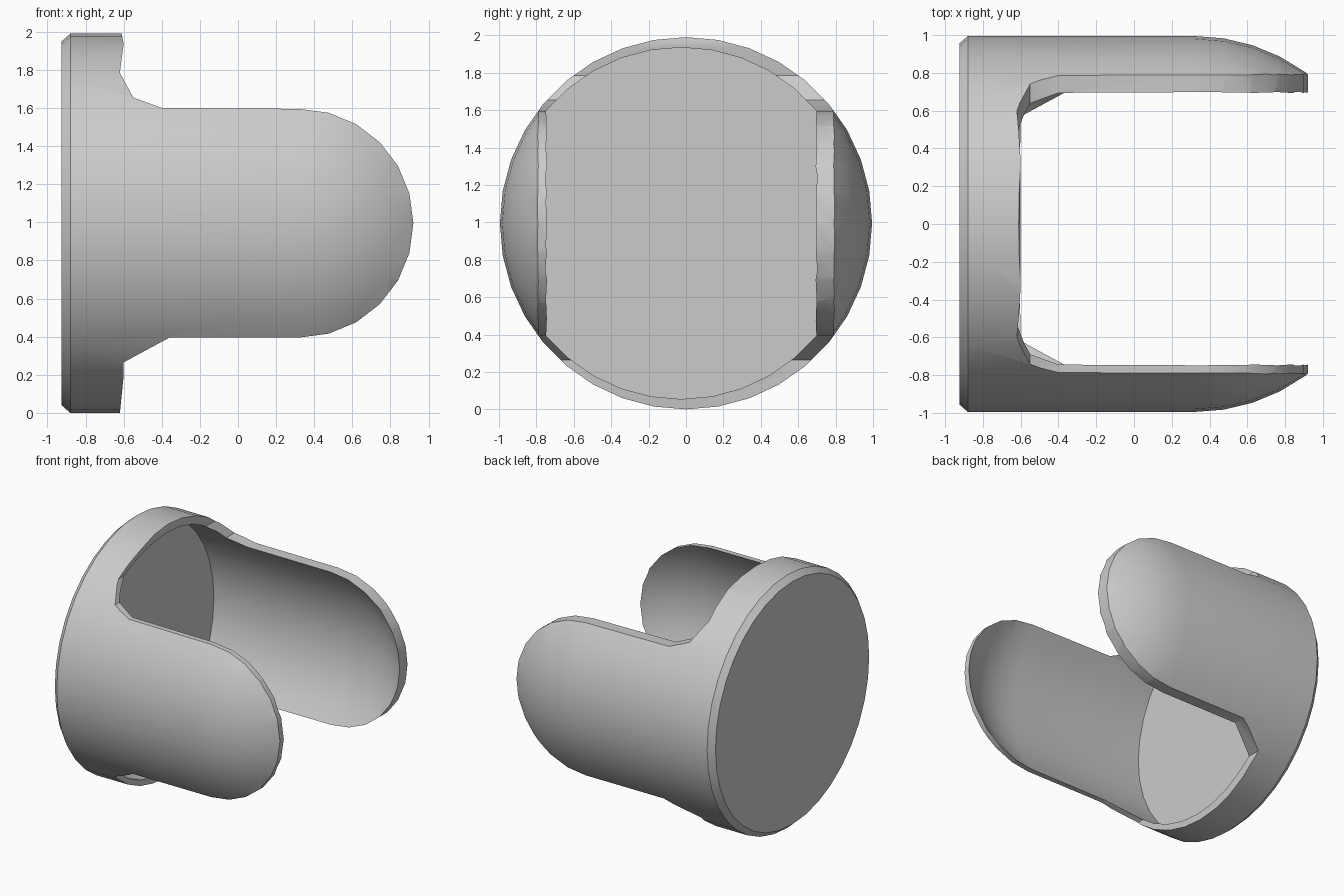
import bpy, bmesh, math
from mathutils import Matrix, Vector

old = bpy.data.objects.get("Cube")
if old:
    bpy.data.objects.remove(old, do_unlink=True)

grey = bpy.data.materials.new("light grey")
grey.use_nodes = True
colour = (0.6, 0.6, 0.6, 1)
grey.diffuse_color = colour
grey.node_tree.nodes["Principled BSDF"].inputs["Base Color"].default_value = colour


def add_object(name, bm):
    bmesh.ops.recalc_face_normals(bm, faces=bm.faces)
    mesh = bpy.data.meshes.new(name)
    bm.to_mesh(mesh)
    bm.free()
    mesh.materials.append(grey)
    obj = bpy.data.objects.new(name, mesh)
    bpy.context.collection.objects.link(obj)
    return obj


def lathe(name, profile, segments, offset_y=0):
    """Spin (x, radius) points about the long axis."""
    bm = bmesh.new()
    verts = [bm.verts.new((x, 0, r)) for x, r in profile]
    edges = [bm.edges.new(pair) for pair in zip(verts, verts[1:])]
    bmesh.ops.spin(bm, geom=verts + edges, cent=(0, 0, 0), axis=(1, 0, 0),
                   angle=math.tau, steps=segments)
    bmesh.ops.remove_doubles(bm, verts=bm.verts, dist=0.0005)
    bm.transform(Matrix.Translation((0, offset_y, 1)))
    return add_object(name, bm)


def dome(radius, steps=10):
    """Quarter circle from the cylinder wall to the pole."""
    angles = [i * math.pi / 2 / steps for i in range(steps + 1)]
    return [(0.32 + radius * math.sin(a), radius * math.cos(a)) for a in angles]


# Outer capsule with a chamfered flat base, and the hollow inside it
cup = lathe("pronged_cup", [(-0.925, 0), (-0.925, 0.955), (-0.88, 0.995)] + dome(0.995), 36)
hollow = lathe("hollow_cutter", [(-0.85, 0), (-0.85, 0.94)] + dome(0.94), 36, -0.025)

# Side outline: base ring, fillet, then rounded prong
upper = [(-1.1, 1.1), (-0.63, 1.1), (-0.6, 0.94), (-0.62, 0.79), (-0.55, 0.66), (-0.4, 0.605)]
tip = [(0.32 + 0.6 * math.sin(a), 0.6 * math.cos(a))
       for a in (i * math.pi / 12 for i in range(13))]
lower = [(-0.36, -0.6), (-0.6, -0.73), (-0.6, -0.8), (-0.63, -1.1), (-1.1, -1.1)]
bm = bmesh.new()
face = bm.faces.new([bm.verts.new((x, -1.2, z + 1)) for x, z in upper + tip + lower])
swept = bmesh.ops.extrude_face_region(bm, geom=[face])["geom"]
bmesh.ops.translate(bm, vec=Vector((0, 2.4, 0)),
                    verts=[g for g in swept if isinstance(g, bmesh.types.BMVert)])
outline = add_object("outline_cutter", bm)

# Hollow the capsule and trim it to the outline
for cutter, operation in ((hollow, "DIFFERENCE"), (outline, "INTERSECT")):
    cutter.hide_render = True
    mod = cup.modifiers.new(cutter.name, "BOOLEAN")
    mod.object, mod.operation, mod.solver = cutter, operation, "EXACT"
graph = bpy.context.evaluated_depsgraph_get()
result = bpy.data.meshes.new_from_object(cup.evaluated_get(graph))
cup.modifiers.clear()
cup.data = result
for cutter in (hollow, outline):
    bpy.data.objects.remove(cutter, do_unlink=True)

# Stand the cup on the floor
low = min(v.co.z for v in result.vertices)
result.transform(Matrix.Translation((0, 0, -low)))

bpy.ops.object.select_all(action="DESELECT")
cup.select_set(True)
bpy.context.view_layer.objects.active = cup
bpy.ops.object.shade_smooth_by_angle(angle=math.radians(30))
